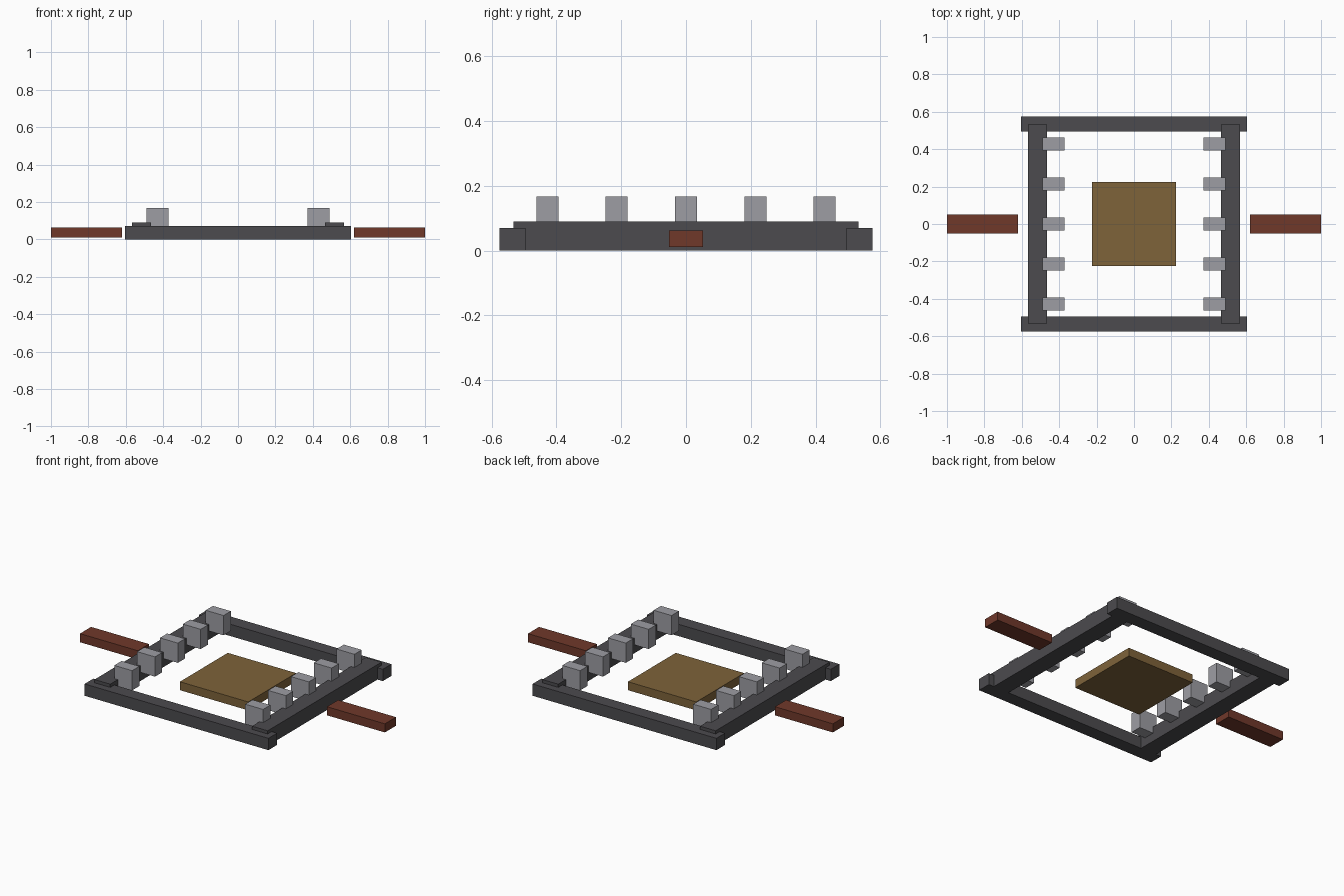
import bpy

if "Cube" in bpy.data.objects:
    bpy.data.objects.remove(bpy.data.objects["Cube"])

def material(name, rgb):
    m = bpy.data.materials.new(name)
    m.diffuse_color = (*rgb, 1)
    m.use_nodes = True
    m.node_tree.nodes["Principled BSDF"].inputs["Base Color"].default_value = m.diffuse_color
    return m

steel = material("dark steel", (0.072, 0.07, 0.077))
grey = material("light grey", (0.34, 0.34, 0.37))
wood = material("tan wood", (0.21, 0.125, 0.042))
rust = material("rust red", (0.16, 0.04, 0.023))

def box(name, x, y, z, mat):
    """Box spanning the (low, high) range on each axis."""
    spans = (x, y, z)
    bpy.ops.mesh.primitive_cube_add(size=1, location=[(a + b) / 2 for a, b in spans])
    ob = bpy.context.object
    ob.name = name
    ob.scale = [b - a for a, b in spans]
    bpy.ops.object.transform_apply(location=False, rotation=False, scale=True)
    ob.data.materials.append(mat)

def mirrored(low, high, side):
    return (low, high) if side > 0 else (-high, -low)

# Central platform
box("platform", (-0.224, 0.224), (-0.224, 0.224), (0, 0.05), wood)

# Front and back cross beams
for side, label in ((-1, "front"), (1, "back")):
    box(label + "_beam", (-0.603, 0.603), mirrored(0.495, 0.576, side), (0, 0.07), steel)

for side, label in ((-1, "left"), (1, "right")):
    # Side rail, outer bar and the row of blocks along the rail
    box(label + "_rail", mirrored(0.465, 0.568, side), (-0.533, 0.533), (0, 0.089), steel)
    box(label + "_bar", mirrored(0.62, 1.0, side), (-0.052, 0.052), (0.011, 0.062), rust)
    for i in range(5):
        y = (i - 2) * 0.214
        box(f"{label}_block_{i + 1}", mirrored(0.371, 0.488, side),
            (y - 0.034, y + 0.034), (0.05, 0.167), grey)
